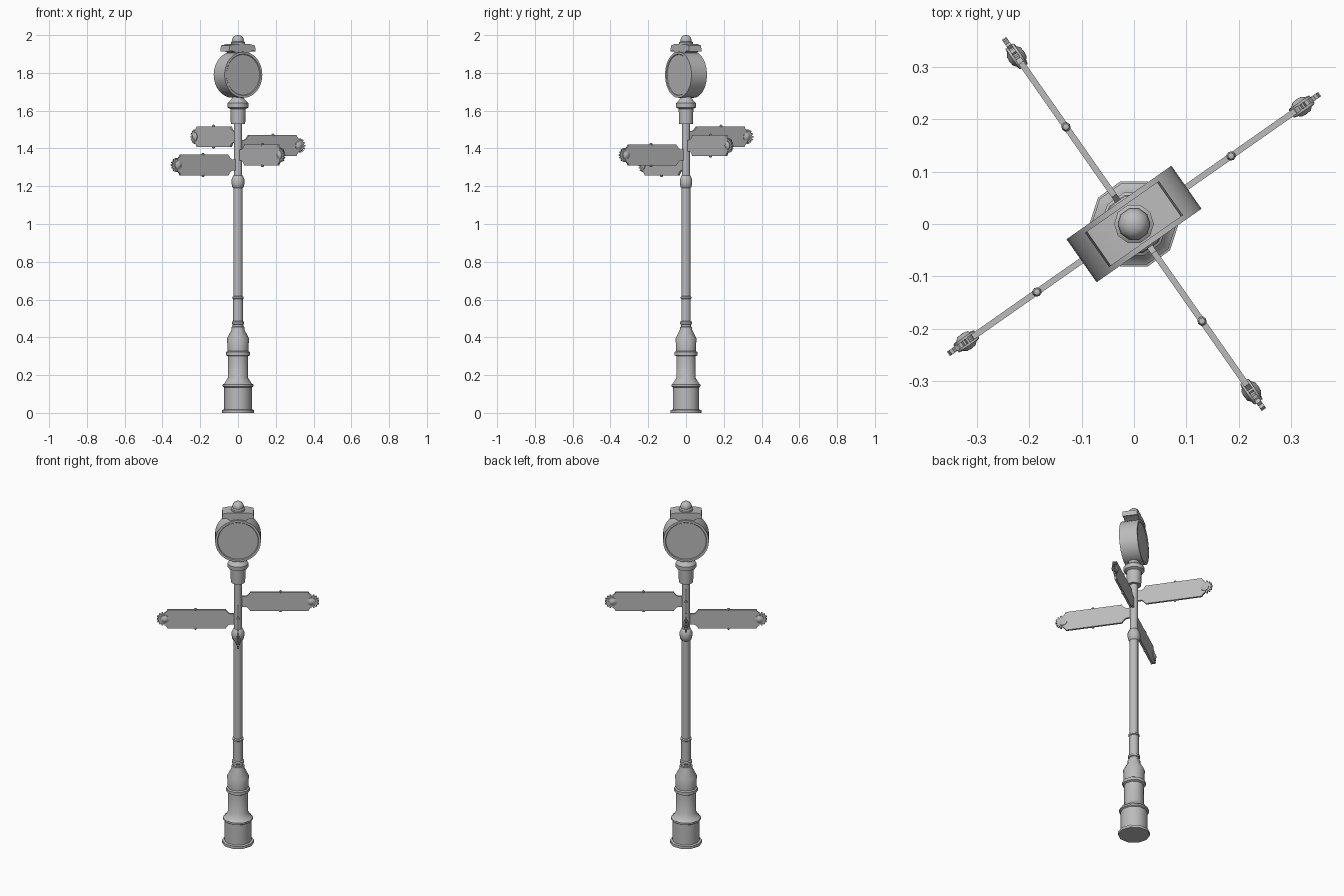
import bpy, bmesh
from math import sin, cos, pi, radians
from mathutils import Matrix

cube = bpy.data.objects.get("Cube")
if cube:
    bpy.data.objects.remove(cube, do_unlink=True)

metal = bpy.data.materials.new("grey_metal")
metal.use_nodes = True
GREY = (0.5, 0.5, 0.5, 1)
metal.diffuse_color = GREY
metal.node_tree.nodes["Principled BSDF"].inputs["Base Color"].default_value = GREY


def finish(name, bm, matrix):
    bmesh.ops.remove_doubles(bm, verts=bm.verts, dist=1e-5)
    bmesh.ops.recalc_face_normals(bm, faces=bm.faces)
    bm.transform(matrix)
    mesh = bpy.data.meshes.new(name)
    bm.to_mesh(mesh)
    bm.free()
    mesh.materials.append(metal)
    obj = bpy.data.objects.new(name, mesh)
    bpy.context.collection.objects.link(obj)
    bpy.ops.object.select_all(action='DESELECT')
    obj.select_set(True)
    bpy.context.view_layer.objects.active = obj
    bpy.ops.object.shade_smooth_by_angle(angle=radians(40))
    return obj


def lathe(name, profile, sides=10, matrix=Matrix()):
    """Spin (radius, height) points about z; ends should have radius 0."""
    bm = bmesh.new()
    rings = [[bm.verts.new((r * cos(2 * pi * i / sides), r * sin(2 * pi * i / sides), z))
              for i in range(sides)] for r, z in profile]
    for a, b in zip(rings, rings[1:]):
        for i in range(sides):
            j = (i + 1) % sides
            bm.faces.new((a[i], a[j], b[j], b[i]))
    return finish(name, bm, matrix)


def plate(name, outline, half, matrix):
    """Extrude an (x, z) outline to both sides of y = 0."""
    bm = bmesh.new()
    face = bm.faces.new([bm.verts.new((x, -half, z)) for x, z in outline])
    new = bmesh.ops.extrude_face_region(bm, geom=[face])["geom"]
    bmesh.ops.translate(bm, vec=(0, 2 * half, 0),
                        verts=[v for v in new if isinstance(v, bmesh.types.BMVert)])
    return finish(name, bm, matrix)


# Ten-sided pedestal
lathe("pedestal", [
    (0, 0), (.085, 0), (.085, .015), (.073, .018), (.073, .135), (.081, .14),
    (.081, .15), (.073, .155), (.054, .185), (.053, .3), (.063, .305), (.063, .322),
    (.055, .327), (.058, .395), (.034, .44), (.034, .455), (.027, .458), (0, .458)])

# Pole with rings and collar
lathe("pole", [
    (0, .45), (.028, .45), (.028, .468), (.033, .471), (.033, .482), (.026, .486),
    (.026, .602), (.03, .605), (.03, .614), (.024, .618), (.024, 1.19), (.03, 1.195),
    (.034, 1.215), (.034, 1.235), (.026, 1.255), (.022, 1.258), (.022, 1.54), (0, 1.54)])

# Bell-shaped clock mount
lathe("clock_mount", [
    (0, 1.53), (.038, 1.53), (.041, 1.61), (.055, 1.617), (.056, 1.64),
    (.04, 1.655), (.032, 1.665), (.032, 1.69), (0, 1.69)])

# Clock drum with recessed faces on both sides
turn = Matrix.Rotation(radians(35), 4, 'Z')
drum_frame = turn @ Matrix.Translation((0, 0, 1.79)) @ Matrix.Rotation(pi / 2, 4, 'X')
lathe("clock_drum", [
    (0, -.046), (.107, -.046), (.11, -.05), (.122, -.05),
    (.122, .05), (.11, .05), (.107, .046), (0, .046)], 32, drum_frame)

# Arched hood over the drum
half_hood = [(.04, 1.905), (.06, 1.917), (.086, 1.914), (.082, 1.945), (.05, 1.952)]
plate("clock_hood", half_hood + [(-x, z) for x, z in reversed(half_hood)], .04, turn)

# Finial
lathe("finial", [
    (0, 1.945), (.038, 1.945), (.038, 1.962), (.03, 1.967), (.031, 1.976),
    (.026, 1.989), (.015, 1.998), (0, 2)])

# Four direction signs
upper = [(.385, .04), (.378, .045), (.375, .055), (.066, .055), (.06, .046),
         (.052, .036), (.04, .03), (.015, .03)]
sign_outline = upper + [(x, -z) for x, z in reversed(upper)]

TEETH = 14
gear_outline = []
for i in range(TEETH):
    for step, r in ((-.36, .029), (-.2, .038), (.2, .038), (.36, .029)):
        a = 2 * pi * (i + step) / TEETH
        gear_outline.append((.394 + r * cos(a), r * sin(a)))

for label, angle, z in (("right_front", 215, 1.312), ("left_front", 305, 1.365),
                        ("left_back", 35, 1.415), ("right_back", 125, 1.462)):
    frame = Matrix.Translation((0, 0, z)) @ Matrix.Rotation(radians(angle), 4, 'Z')
    plate(label + "_sign", sign_outline, .0058, frame)
    plate(label + "_gear", gear_outline, .005, frame)
    # Domed boss through the gear
    boss = frame @ Matrix.Translation((.39, 0, 0)) @ Matrix.Rotation(pi / 2, 4, 'X')
    lathe(label + "_boss", [
        (0, -.017), (.01, -.016), (.016, -.011), (.024, -.009), (.024, .009),
        (.016, .011), (.01, .016), (0, .017)], 12, boss)
    # Small knobs on the top and bottom edges
    for side, edge in (("top", .055), ("bottom", -.055)):
        lathe(f"{label}_{side}_knob", [
            (0, -.009), (.006, -.007), (.009, 0), (.006, .007), (0, .009)], 8,
            frame @ Matrix.Translation((.226, 0, edge)))
